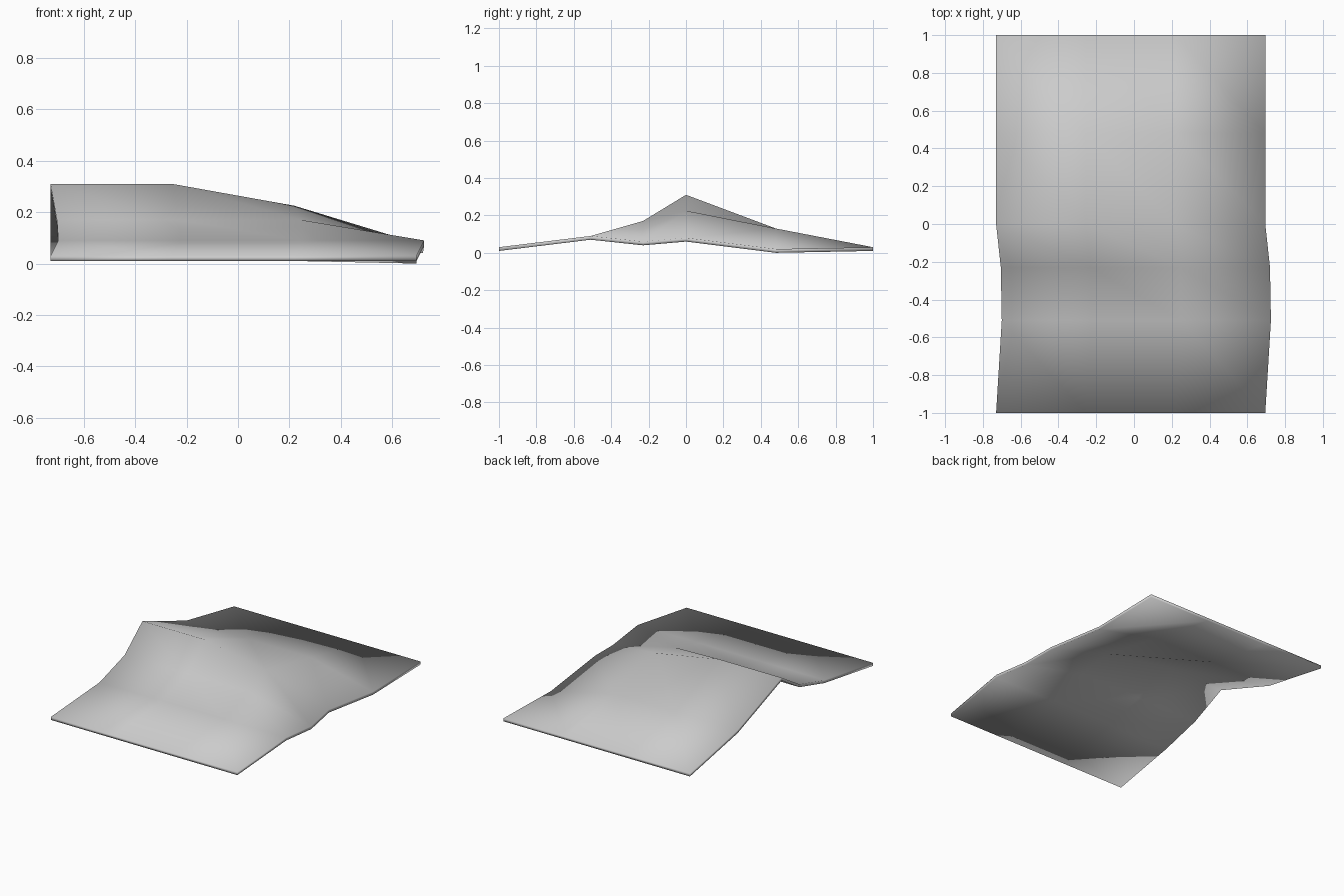
import bpy
import bmesh

cube = bpy.data.objects.get("Cube")
if cube:
    bpy.data.objects.remove(cube, do_unlink=True)

# One flat colour
grey = bpy.data.materials.new("pale grey")
grey.use_nodes = True
colour = (0.6, 0.6, 0.6, 1)
grey.diffuse_color = colour
grey.node_tree.nodes["Principled BSDF"].inputs["Base Color"].default_value = colour

THICKNESS = 0.02
COLUMNS = (-0.73, -0.255, 0.22, 0.695)

# Cross-sections from front to back: depth, sideways shift, top heights
SECTIONS = (
    (-1.0, 0.0, (0.03, 0.03, 0.03, 0.03)),
    (-0.51, 0.03, (0.09, 0.09, 0.09, 0.09)),
    (-0.23, 0.025, (0.17, 0.17, 0.17, 0.06)),
    (0.0, 0.0, (0.31, 0.31, 0.225, 0.08)),
    (0.48, 0.0, (0.13, 0.13, 0.13, 0.02)),
    (1.0, 0.0, (0.03, 0.03, 0.03, 0.03)),
)


def add_sheet(bm, drop):
    """Add one triangulated skin, lowered by drop; return its vertex rows."""
    rows = [[bm.verts.new((x + shift, y, z - drop)) for x, z in zip(COLUMNS, heights)]
            for y, shift, heights in SECTIONS]
    for near, far in zip(rows, rows[1:]):
        for i in range(len(COLUMNS) - 1):
            for tri in ((near[i], near[i + 1], far[i]),
                        (near[i + 1], far[i + 1], far[i])):
                bm.faces.new(tri if drop == 0 else tri[::-1])
    return rows


def outline(rows):
    """Border vertices, counter-clockwise from above."""
    return (rows[0] + [r[-1] for r in rows[1:]]
            + rows[-1][-2::-1] + [r[0] for r in rows[-2:0:-1]])


# Thin ridged slab: top skin, underside and a rim sharing the same vertices
bm = bmesh.new()
top = outline(add_sheet(bm, 0))
under = outline(add_sheet(bm, THICKNESS))
for i in range(len(top)):
    j = (i + 1) % len(top)
    bm.faces.new((under[i], under[j], top[j], top[i]))
for face in bm.faces:
    face.smooth = True

mesh = bpy.data.meshes.new("ridged_ground_sheet")
bm.to_mesh(mesh)
bm.free()
mesh.materials.append(grey)
sheet = bpy.data.objects.new("ridged_ground_sheet", mesh)
bpy.context.collection.objects.link(sheet)
